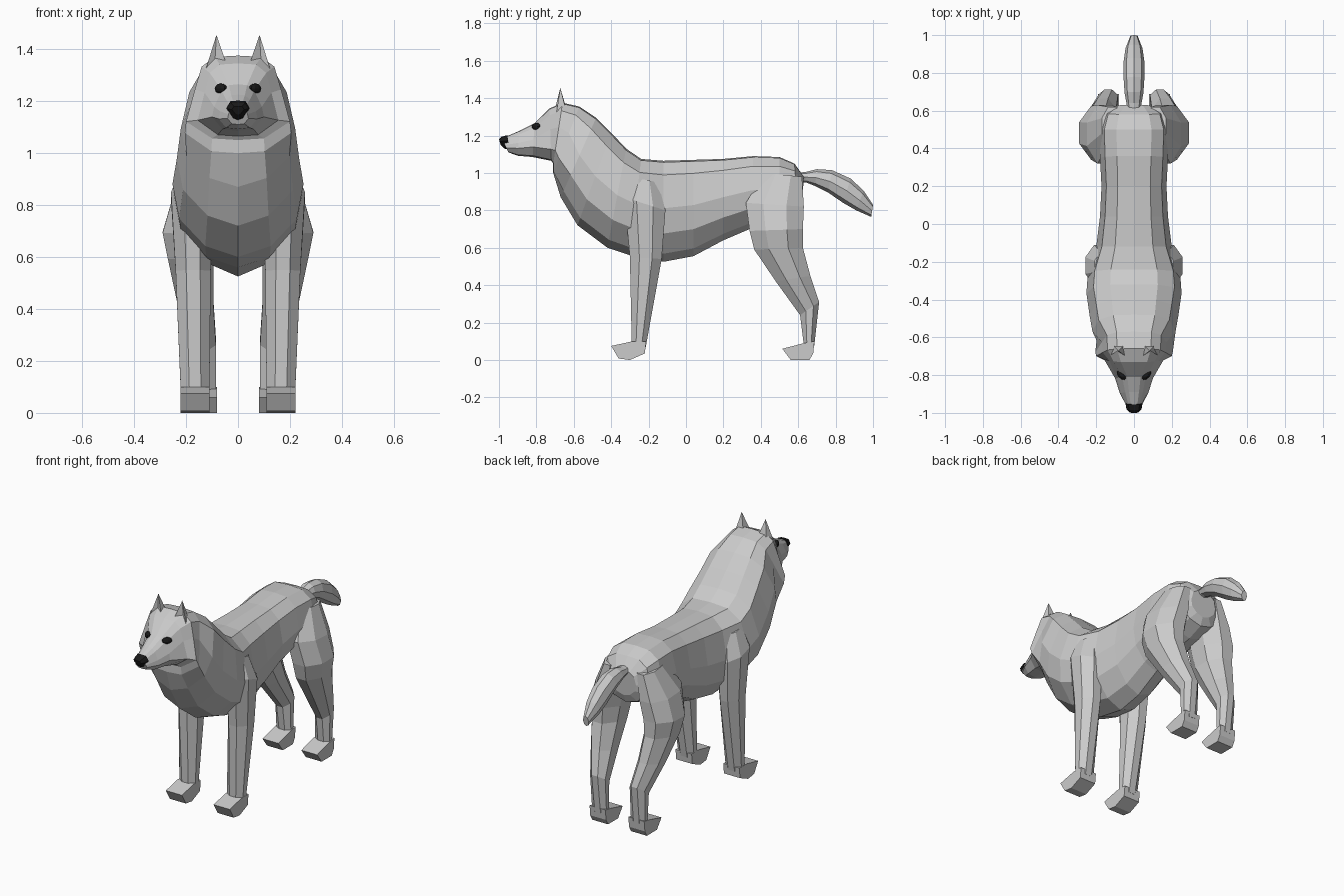
import bpy, bmesh, math

if "Cube" in bpy.data.objects:
    bpy.data.objects.remove(bpy.data.objects["Cube"])


def material(name, value):
    m = bpy.data.materials.new(name)
    m.diffuse_color = (value, value, value, 1)
    m.use_nodes = True
    m.node_tree.nodes["Principled BSDF"].inputs["Base Color"].default_value = m.diffuse_color
    return m


FUR = material("grey_fur", 0.6)
BLACK = material("black", 0.01)


def finish(name, bm, mat, mirror=False):
    bmesh.ops.recalc_face_normals(bm, faces=bm.faces)
    mesh = bpy.data.meshes.new(name)
    bm.to_mesh(mesh)
    bm.free()
    mesh.materials.append(mat)
    obj = bpy.data.objects.new(name, mesh)
    bpy.context.collection.objects.link(obj)
    if mirror:
        obj.modifiers.new("mirror", 'MIRROR')
    return obj


def loft(name, rings, mat, mirror=False):
    """Skin a list of equal-sized point rings and cap both ends."""
    bm = bmesh.new()
    vs = [[bm.verts.new(p) for p in ring] for ring in rings]
    n = len(vs[0])
    for a, b in zip(vs, vs[1:]):
        for i in range(n):
            j = (i + 1) % n
            bm.faces.new((a[i], a[j], b[j], b[i]))
    bm.faces.new(vs[0])
    bm.faces.new(vs[-1])
    return finish(name, bm, mat, mirror)


# Half cross-sections from top to bottom: (share of half width, share of height)
TORSO = [(0, 1), (.5, .985), (.85, .86), (1, .53), (.9, .28), (.5, .08), (0, 0)]
HEAD = [(0, 1), (.45, .985), (.7, .87), (.83, .6), (1, .22), (.5, .02), (0, 0)]
MUZZLE = [(0, 1), (.35, .98), (.62, .86), (.92, .52), (1, .3), (.6, .04), (0, 0)]
ROUND = [(math.sin(i * math.pi / 4), .5 + .5 * math.cos(i * math.pi / 4)) for i in range(5)]
NOSE = [(0, 1), (.65, .97), (1, .62), (.45, .1), (0, 0)]


def section(ty, tz, by, bz, hw, prof):
    """Symmetric ring between a top and a bottom point on the centre line."""
    right = [(hw * w, by + (ty - by) * f, bz + (tz - bz) * f) for w, f in prof]
    return right + [(-x, y, z) for x, y, z in right[-2:0:-1]]


# Torso, neck and head in one skin, rump to muzzle
loft("body", [section(*r) for r in [
    (.63, .98, .62, .82, .09, TORSO),
    (.58, 1.05, .60, .77, .16, TORSO),
    (.50, 1.085, .50, .73, .185, TORSO),
    (.36, 1.09, .34, .70, .18, TORSO),
    (.20, 1.075, .20, .64, .172, TORSO),
    (.04, 1.07, .04, .555, .18, TORSO),
    (-.12, 1.065, -.12, .525, .20, TORSO),
    (-.24, 1.075, -.30, .56, .245, TORSO),
    (-.32, 1.13, -.42, .60, .252, TORSO),
    (-.40, 1.215, -.58, .72, .235, TORSO),
    (-.48, 1.295, -.67, .87, .22, TORSO),
    (-.57, 1.355, -.71, 1.0, .205, HEAD),
    (-.66, 1.375, -.71, 1.05, .20, HEAD),
    (-.73, 1.345, -.72, 1.065, .155, HEAD),
    (-.81, 1.265, -.82, 1.085, .10, MUZZLE),
    (-.89, 1.225, -.90, 1.092, .075, MUZZLE),
    (-.985, 1.185, -.95, 1.11, .04, MUZZLE),
]], FUR)

# Nose
loft("nose", [section(*r, NOSE) for r in [
    (-.955, 1.202, -.945, 1.125, .045),
    (-.985, 1.194, -.972, 1.13, .04),
    (-1.0, 1.18, -.99, 1.148, .024),
]], BLACK)

# Drooping tail
loft("tail", [section(*r, ROUND) for r in [
    (.58, 1.0, .58, .95, .035),
    (.64, 1.005, .64, .95, .04),
    (.70, 1.02, .69, .93, .05),
    (.78, 1.015, .76, .895, .055),
    (.88, .97, .84, .84, .055),
    (.95, .905, .91, .80, .045),
    (1.0, .83, .99, .765, .02),
]], FUR)


def leg_ring(fy, fz, by, bz, xi, xo):
    """Chamfered box ring between a front and a back point."""
    uv = [(0, .3), (0, .7), (.3, 1), (.7, 1), (1, .7), (1, .3), (.7, 0), (.3, 0)]
    return [(xi + (xo - xi) * v, fy + (by - fy) * u, fz + (bz - fz) * u) for u, v in uv]


def foot(name, outline, xi, xo):
    """Side outline extruded across the width of the paw."""
    loft(name, [[(x, y, z) for y, z in outline] for x in (xi, xo)], FUR, True)


# Front legs
loft("front_legs", [leg_ring(*r) for r in [
    (-.30, .98, -.15, .95, .10, .21),
    (-.33, .87, -.11, .80, .10, .258),
    (-.30, .55, -.13, .54, .105, .24),
    (-.29, .08, -.215, .07, .11, .22),
]], FUR, True)
foot("front_paws", [(-.285, .10), (-.40, .075), (-.36, .008), (-.30, 0),
                    (-.22, .035), (-.213, .10)], .11, .222)

# Hind legs with thigh and hock
loft("hind_legs", [leg_ring(*r) for r in [
    (.42, 1.0, .62, .98, .06, .17),
    (.32, .84, .63, .82, .06, .25),
    (.34, .69, .625, .70, .08, .29),
    (.365, .59, .625, .60, .095, .27),
    (.48, .42, .665, .45, .095, .235),
    (.61, .24, .712, .31, .085, .19),
    (.63, .08, .685, .07, .085, .185),
]], FUR, True)
foot("hind_paws", [(.63, .09), (.515, .06), (.56, 0), (.66, 0),
                   (.68, .035), (.687, .10)], .08, .19)

# Ears: pointed with a hollow front
bm = bmesh.new()
tip = bm.verts.new((.083, -.672, 1.455))
base = [bm.verts.new(p) for p in [
    (.128, -.695, 1.31), (.09, -.672, 1.33), (.045, -.70, 1.345),
    (.05, -.64, 1.345), (.115, -.635, 1.31)]]
for i in range(5):
    bm.faces.new((base[i], base[(i + 1) % 5], tip))
bm.faces.new(base)
finish("ears", bm, FUR, True)

# Eyes
bm = bmesh.new()
bmesh.ops.create_uvsphere(bm, u_segments=10, v_segments=6, radius=1)
for v in bm.verts:
    x, y, z = v.co
    v.co = (.066 + .025 * x, -.80 + .022 * y + .012 * x, 1.248 + .02 * z)
finish("eyes", bm, BLACK, True)
